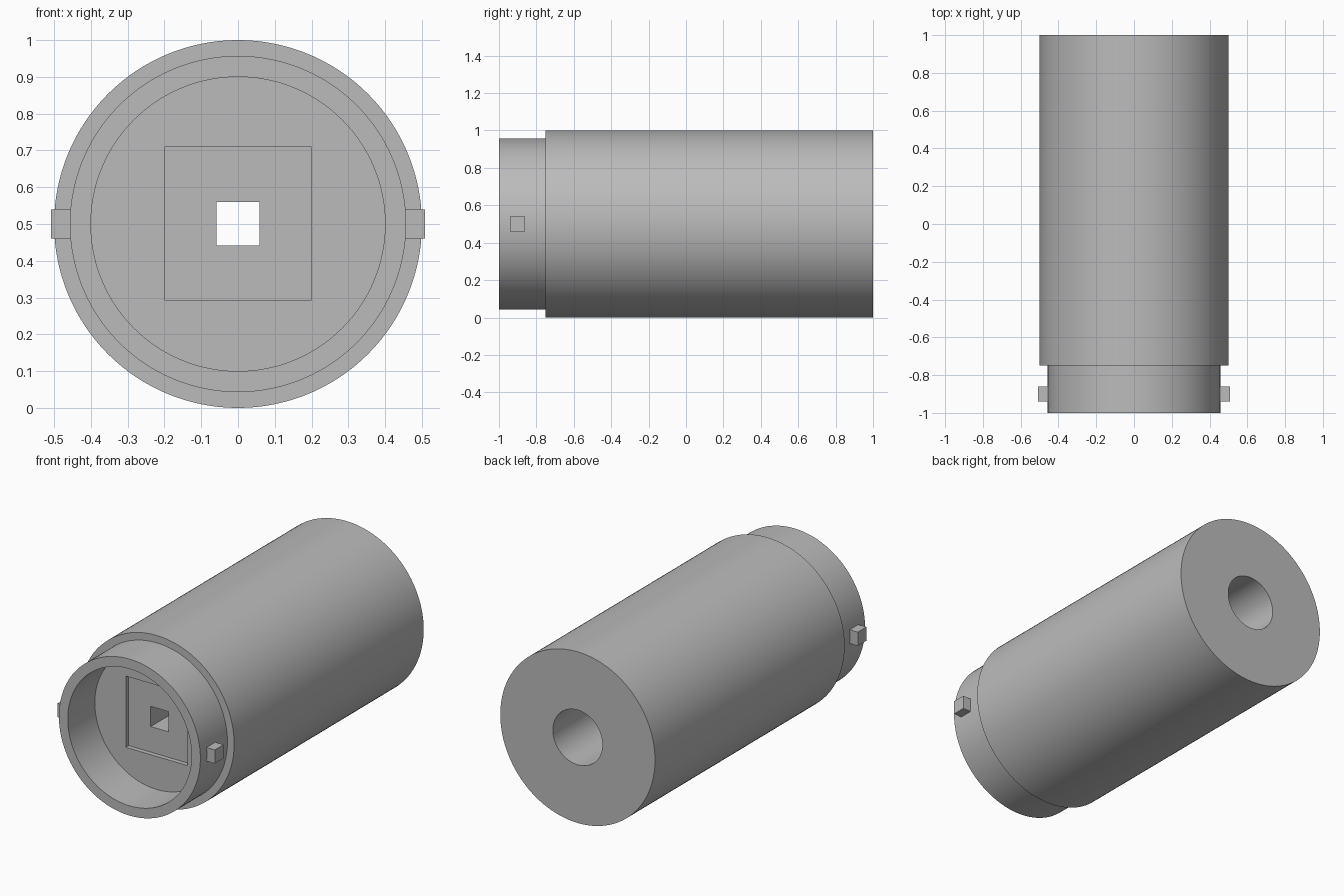
import bpy
import bmesh
import math
from mathutils import Matrix, Vector

cube = bpy.data.objects.get("Cube")
if cube:
    bpy.data.objects.remove(cube, do_unlink=True)

grey = bpy.data.materials.new("plain grey")
grey.use_nodes = True
grey.diffuse_color = (0.5, 0.5, 0.5, 1)
grey.node_tree.nodes["Principled BSDF"].inputs["Base Color"].default_value = (0.5, 0.5, 0.5, 1)

AXIS_Z = 0.5


def finish(name, bm):
    bmesh.ops.recalc_face_normals(bm, faces=bm.faces)
    mesh = bpy.data.meshes.new(name)
    bm.to_mesh(mesh)
    bm.free()
    mesh.materials.append(grey)
    obj = bpy.data.objects.new(name, mesh)
    bpy.context.collection.objects.link(obj)
    return obj


def lathe(name, profile, steps=128):
    """Spin (radius, y) points around the lengthwise axis."""
    bm = bmesh.new()
    verts = [bm.verts.new((r, y, AXIS_Z)) for r, y in profile]
    edges = [bm.edges.new(pair) for pair in zip(verts, verts[1:])]
    bmesh.ops.spin(bm, geom=verts + edges, cent=(0, 0, AXIS_Z), axis=(0, 1, 0),
                   angle=math.tau, steps=steps, use_duplicate=False)
    bmesh.ops.remove_doubles(bm, verts=bm.verts, dist=1e-4)
    return finish(name, bm)


def box(name, low, high):
    low, high = Vector(low), Vector(high)
    bm = bmesh.new()
    bmesh.ops.create_cube(bm, size=1, matrix=Matrix.Translation((low + high) / 2)
                          @ Matrix.Diagonal((*(high - low), 1)))
    return finish(name, bm)


# Stepped barrel with a round front recess and a round rear bore
barrel = lathe("barrel", [
    (0, -0.75), (0.4, -0.75), (0.4, -1), (0.457, -1), (0.457, -0.75),
    (0.5, -0.75), (0.5, 1), (0.16, 1), (0.16, -0.25), (0, -0.25)])

# Square pocket in the recess floor, and the square passage into the bore
pocket_cutter = box("pocket_cutter", (-0.2, -0.85, 0.293), (0.2, -0.723, 0.709))
passage_cutter = box("passage_cutter", (-0.058, -0.87, 0.442), (0.058, -0.1, 0.56))
for cutter in (pocket_cutter, passage_cutter):
    cut = barrel.modifiers.new(cutter.name, "BOOLEAN")
    cut.operation = "DIFFERENCE"
    cut.solver = "EXACT"
    cut.object = cutter
    cutter.hide_render = True
    cutter.hide_viewport = True

# Bake the cuts so the smooth shading follows the final edges
bpy.context.view_layer.update()
evaluated = barrel.evaluated_get(bpy.context.evaluated_depsgraph_get())
cut_mesh = bpy.data.meshes.new_from_object(evaluated)
barrel.modifiers.clear()
barrel.data = cut_mesh
for cutter in (pocket_cutter, passage_cutter):
    bpy.data.objects.remove(cutter, do_unlink=True)

bpy.ops.object.select_all(action="DESELECT")
barrel.select_set(True)
bpy.context.view_layer.objects.active = barrel
bpy.ops.object.shade_smooth_by_angle(angle=math.radians(30))

# Bayonet lugs on both sides of the collar
for side, name in ((1, "left_lug"), (-1, "right_lug")):
    xs = sorted((side * 0.445, side * 0.508))
    box(name, (xs[0], -0.94, 0.46), (xs[1], -0.86, 0.54))
